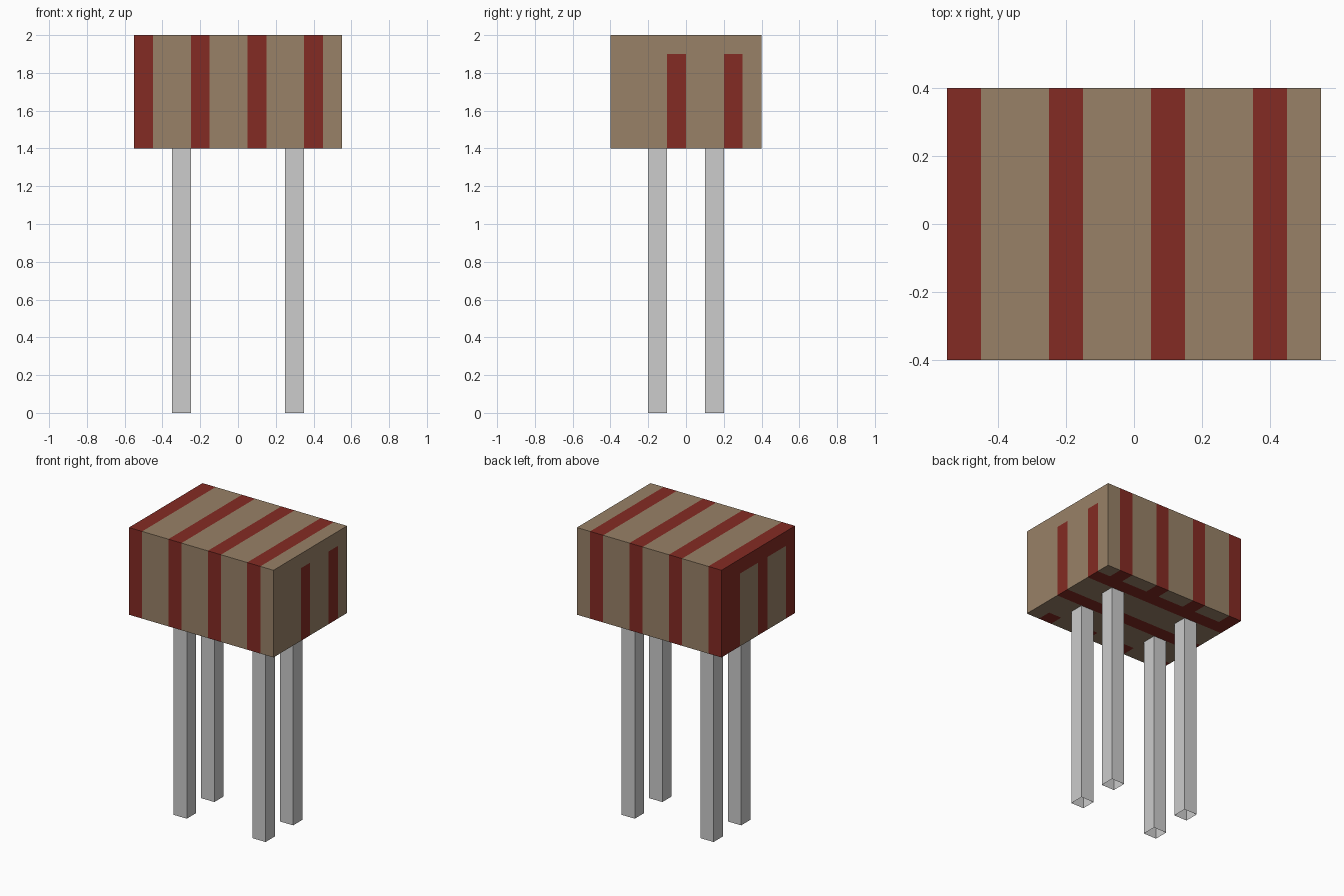
import bpy
import bmesh
from mathutils import Matrix, Vector

if "Cube" in bpy.data.objects:
    bpy.data.objects.remove(bpy.data.objects["Cube"], do_unlink=True)


def make_material(name, color):
    mat = bpy.data.materials.new(name)
    mat.use_nodes = True
    mat.diffuse_color = (*color, 1)
    mat.node_tree.nodes["Principled BSDF"].inputs["Base Color"].default_value = (*color, 1)
    return mat


tan = make_material("tan", (0.314, 0.220, 0.136))
red = make_material("dark red", (0.231, 0.024, 0.017))
grey = make_material("light grey", (0.604, 0.604, 0.604))


def add_box(bm, center, size):
    """Add a box and return its faces."""
    matrix = Matrix.Translation(center) @ Matrix.Diagonal((*size, 1))
    verts = bmesh.ops.create_cube(bm, size=1, matrix=matrix)["verts"]
    return list({f for v in verts for f in v.link_faces})


def finish(bm, name, materials):
    mesh = bpy.data.meshes.new(name)
    bm.to_mesh(mesh)
    bm.free()
    for mat in materials:
        mesh.materials.append(mat)
    obj = bpy.data.objects.new(name, mesh)
    bpy.context.collection.objects.link(obj)
    return obj


# Hollow canopy, open below: outer and inner boxes joined by a flat rim
WALL, BASE, TOP = 0.1, 1.4, 2.0
HALF_X, HALF_Y = 0.55, 0.4
bm = bmesh.new()
rim = []
for inset in (0, WALL):
    height = TOP - BASE - inset
    faces = add_box(bm, (0, 0, BASE + height / 2),
                    (2 * (HALF_X - inset), 2 * (HALF_Y - inset), height))
    bottom = min(faces, key=lambda f: f.calc_center_median().z)
    rim += bottom.edges
    bmesh.ops.delete(bm, geom=[bottom], context="FACES_ONLY")
bmesh.ops.bridge_loops(bm, edges=rim)
bmesh.ops.recalc_face_normals(bm, faces=bm.faces)

# Cut the shell along every stripe and wall edge
cuts = [(0, -HALF_X + WALL * i) for i in range(1, 11)]
cuts += [(1, -HALF_Y + WALL * i) for i in range(1, 8)]
cuts.append((2, TOP - WALL))
for axis, offset in cuts:
    normal = Vector((0, 0, 0))
    normal[axis] = 1
    bmesh.ops.bisect_plane(bm, geom=bm.verts[:] + bm.edges[:] + bm.faces[:],
                           dist=0.0001, plane_co=normal * offset, plane_no=normal)

# Roof, front and back are striped along x; the side walls along y
for face in bm.faces:
    p = face.calc_center_median() - face.normal * WALL / 2
    if p.z > TOP - WALL or abs(p.y) > HALF_Y - WALL:
        along = p.x + HALF_X
    else:
        along = p.y + HALF_Y
    face.material_index = int(along % (3 * WALL) < WALL)
finish(bm, "striped_canopy", (tan, red))

# Four square tube legs, open at both ends
for x, side in ((-0.3, "right"), (0.3, "left")):
    for y, end in ((-0.15, "front"), (0.15, "back")):
        bm = bmesh.new()
        faces = add_box(bm, (x, y, BASE / 2), (0.1, 0.1, BASE))
        caps = [f for f in faces if abs(f.normal.z) > 0.5]
        if not caps:
            bm.normal_update()
            caps = [f for f in faces if abs(f.normal.z) > 0.5]
        bmesh.ops.delete(bm, geom=caps, context="FACES_ONLY")
        finish(bm, f"{end}_{side}_leg", (grey,))
